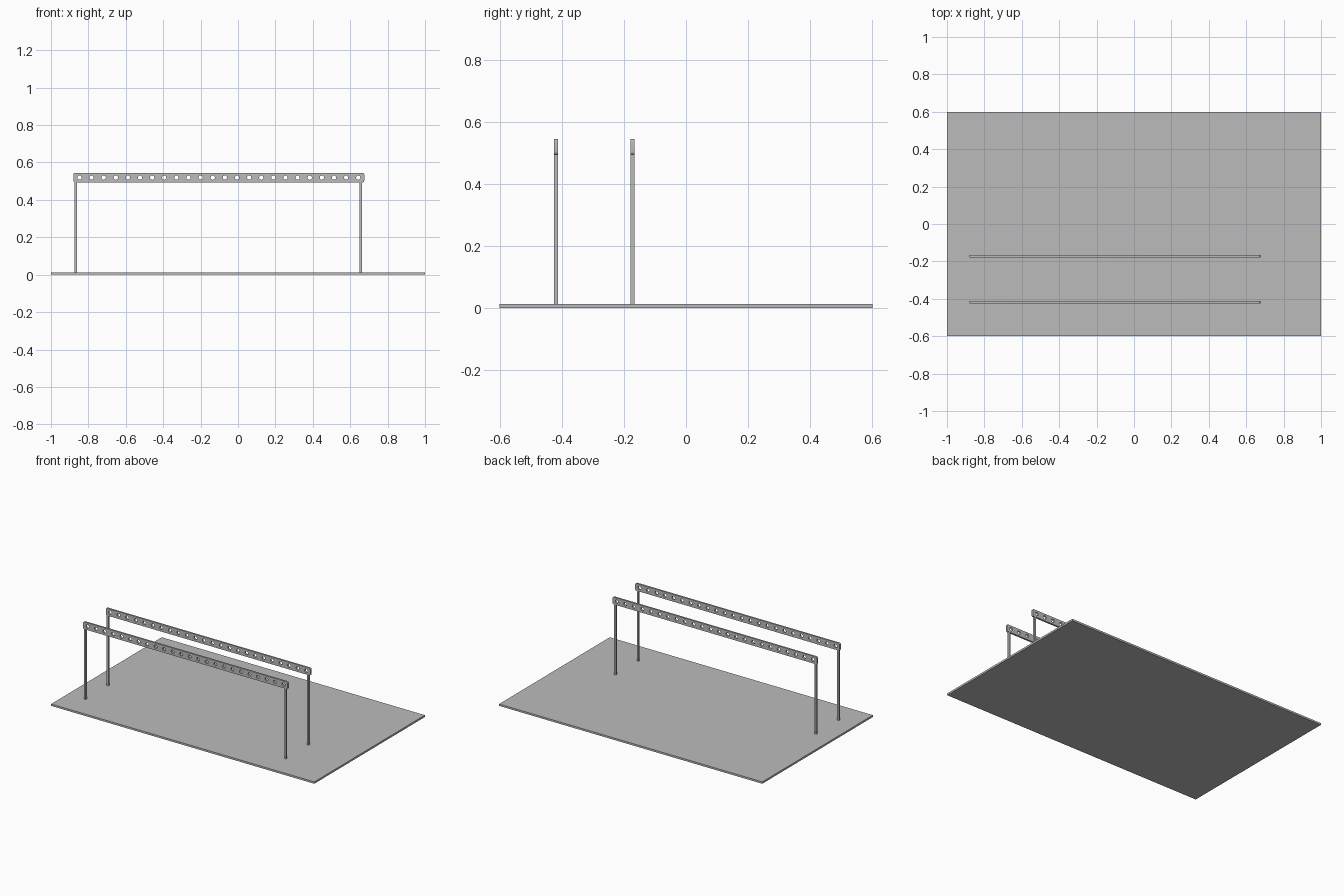
import bpy
import math

if "Cube" in bpy.data.objects:
    bpy.data.objects.remove(bpy.data.objects["Cube"])

# One plain grey for everything
grey = bpy.data.materials.new("light_grey")
grey.use_nodes = True
colour = (0.5, 0.5, 0.5, 1)
grey.diffuse_color = colour
grey.node_tree.nodes["Principled BSDF"].inputs["Base Color"].default_value = colour

PLATE_TOP = 0.013
RAIL_Z, RAIL_H, THICK = 0.519, 0.05, 0.0125
RAIL_LEFT, RAIL_RIGHT = -0.88, 0.675
RAIL_MID = (RAIL_LEFT + RAIL_RIGHT) / 2
HOLES, PITCH, HOLE_R, CORNER_R = 24, 0.0648, 0.0115, 0.009


def box(name, x, y, z0, size):
    bpy.ops.mesh.primitive_cube_add(size=1, location=(x, y, z0 + size[2] / 2))
    obj = bpy.context.object
    obj.name = name
    obj.scale = size
    obj.data.materials.append(grey)
    return obj


def arc(cx, cy, r, start, sweep, steps):
    return [(cx + r * math.cos(start + sweep * i / steps),
             cy + r * math.sin(start + sweep * i / steps)) for i in range(steps + 1)]


def add_loop(curve, points):
    spline = curve.splines.new("POLY")
    spline.points.add(len(points) - 1)
    for p, (x, y) in zip(spline.points, points):
        p.co = (x, y, 0, 1)
    spline.use_cyclic_u = True


def rail(name, y):
    curve = bpy.data.curves.new(name + "_outline", "CURVE")
    curve.dimensions = "2D"
    curve.fill_mode = "BOTH"
    curve.extrude = THICK / 2
    # Rounded bar outline
    w = (RAIL_RIGHT - RAIL_LEFT) / 2 - CORNER_R
    h = RAIL_H / 2 - CORNER_R
    outline = []
    for k, (sx, sy) in enumerate([(1, 1), (-1, 1), (-1, -1), (1, -1)]):
        outline += arc(sx * w, sy * h, CORNER_R, k * math.pi / 2, math.pi / 2, 5)
    add_loop(curve, outline)
    # Row of through holes
    for i in range(HOLES):
        cx = (i - (HOLES - 1) / 2) * PITCH
        add_loop(curve, arc(cx, 0, HOLE_R, 0, 2 * math.pi, 20)[:-1])
    # Turn the outline into a mesh
    temp = bpy.data.objects.new(name + "_outline", curve)
    bpy.context.collection.objects.link(temp)
    graph = bpy.context.evaluated_depsgraph_get()
    mesh = bpy.data.meshes.new_from_object(temp.evaluated_get(graph))
    bpy.data.objects.remove(temp)
    mesh.materials.clear()
    mesh.materials.append(grey)
    obj = bpy.data.objects.new(name, mesh)
    bpy.context.collection.objects.link(obj)
    obj.location = (RAIL_MID, y, RAIL_Z)
    obj.rotation_euler.x = math.pi / 2


# Base plate
box("base_plate", 0, 0, 0, (2, 1.2, PLATE_TOP))

# Two perforated rails, each on a pair of square legs
leg_height = RAIL_Z - RAIL_H / 2 + 0.001 - PLATE_TOP
for row, y in (("front", -0.418), ("rear", -0.172)):
    rail(row + "_rail", y)
    for side, x in (("right", -0.867), ("left", 0.656)):
        box(f"{row}_{side}_leg", x, y, PLATE_TOP, (THICK, THICK, leg_height))
